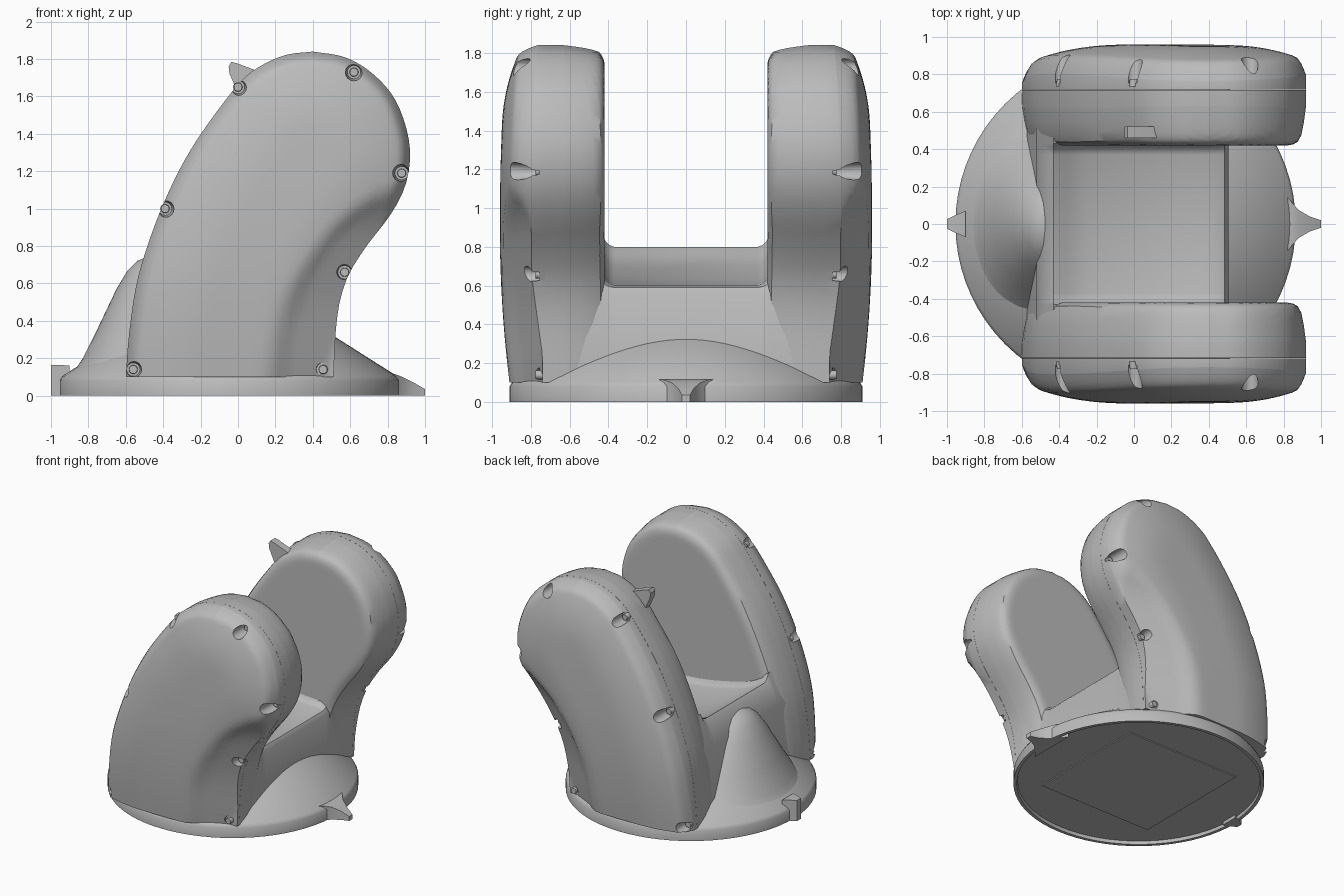
import bpy, bmesh, math
from mathutils import Vector

cube = bpy.data.objects.get("Cube")
if cube:
    bpy.data.objects.remove(cube, do_unlink=True)

grey = bpy.data.materials.new("plain_grey")
grey.use_nodes = True
grey.diffuse_color = (0.5, 0.5, 0.5, 1)
grey.node_tree.nodes["Principled BSDF"].inputs["Base Color"].default_value = (0.5, 0.5, 0.5, 1)


def select_only(ob):
    bpy.ops.object.select_all(action='DESELECT')
    ob.select_set(True)
    bpy.context.view_layer.objects.active = ob


def smooth(ob, angle=35):
    select_only(ob)
    bpy.ops.object.shade_smooth_by_angle(angle=math.radians(angle))


def finish(name, bm):
    bmesh.ops.recalc_face_normals(bm, faces=bm.faces)
    mesh = bpy.data.meshes.new(name)
    bm.to_mesh(mesh)
    bm.free()
    mesh.materials.append(grey)
    ob = bpy.data.objects.new(name, mesh)
    bpy.context.collection.objects.link(ob)
    smooth(ob)
    return ob


def add_loft(bm, rings):
    rows = [[bm.verts.new(p) for p in ring] for ring in rings]
    n = len(rows[0])
    for a, b in zip(rows, rows[1:]):
        for k in range(n):
            bm.faces.new((a[k], a[(k + 1) % n], b[(k + 1) % n], b[k]))
    bm.faces.new(rows[0])
    bm.faces.new(rows[-1])


def loft(name, rings):
    bm = bmesh.new()
    add_loft(bm, rings)
    return finish(name, bm)


def disc(cx, r, z, sy=1, n=72):
    angles = [math.tau * k / n for k in range(n)]
    return [(cx + r * math.cos(a), sy * r * math.sin(a), z) for a in angles]


def peg(bm, x, z, r0, r1, y0, y1, n=16):
    angles = [math.tau * k / n for k in range(n)]
    add_loft(bm, [[(x + r * math.cos(a), y, z + r * math.sin(a)) for a in angles]
                  for r, y in ((r0, y0), (r1, y1))])


def spline(pts, steps=10):
    p = [Vector(q) for q in pts]
    p = [2 * p[0] - p[1]] + p + [2 * p[-1] - p[-2]]
    out = []
    for a, b, c, d in zip(p, p[1:], p[2:], p[3:]):
        for k in range(steps):
            t = k / steps
            out.append(0.5 * (2 * b + (c - a) * t + (2 * a - 5 * b + 4 * c - d) * t * t
                              + (3 * b - a - 3 * c + d) * t ** 3))
    return out + [p[-2]]


def at_length(path, u):
    lengths = [(b - a).length for a, b in zip(path, path[1:])]
    goal = u * sum(lengths)
    for a, b, step in zip(path, path[1:], lengths):
        if goal <= step:
            return a.lerp(b, goal / step)
        goal -= step
    return path[-1]


# Arm outline: rear edge and front edge, both from the foot up to the crown
APEX = (0.4, 1.84)
rear = spline([(-.6, .1), (-.58, .35), (-.53, .65), (-.41, 1), (-.25, 1.32), (-.02, 1.64),
               (.1, 1.75), (.25, 1.82), APEX])
fore = spline([(.51, .1), (.53, .42), (.58, .62), (.68, .79), (.81, .96), (.89, 1.11),
               (.92, 1.27), (.9, 1.43), (.83, 1.6), (.71, 1.73), (.57, 1.81), APEX])
OUTLINE = rear + fore[::-1]


def edge_distance(p):
    best = 9
    for a, b in zip(OUTLINE, OUTLINE[1:]):
        d = b - a
        t = max(0, min(1, (p - a).dot(d) / max(d.length_squared, 1e-9)))
        best = min(best, (a + d * t - p).length)
    return best


# Crease where the cover falls away towards the concave edge
crease = spline([(.12, .1), (.2, .5), (.4, .85), (.6, 1.03), (.76, 1.12), (.93, 1.2)])


def crease_x(z):
    for a, b in zip(crease, crease[1:]):
        if z <= b.y:
            return a.x + (b.x - a.x) * (z - a.y) / (b.y - a.y)
    return 9


def rim(d, width, depth):
    return depth * max(0, 1 - d / width) ** 2


def inner_face(p, d):
    return 0.42 + rim(d, 0.1, 0.06) + rim(d, 0.04, 0.15)


def outer_face(p, d):
    w = max(0, p.x - crease_x(p.y))
    scoop = 0.5 * w * min(1, w / 0.12)
    bulge = 0.96 - (0.05 if p.y < 0.9 else 0.025) * ((p.y - 0.9) / 0.8) ** 2
    crown = rim(d, 0.4, 0.08) + rim(d, 0.06, 0.08)
    return max(0.74, bulge - max(scoop, crown))


# Slab with the arm outline, between two depth functions
ROWS, COLS = 40, 32
grid = []
for i in range(ROWS + 1):
    u = 1 - (1 - i / ROWS) ** 1.5
    a, b = at_length(rear, u), at_length(fore, u)
    row = [a.lerp(b, 0.5 - 0.5 * math.cos(math.pi * k / COLS)) for k in range(COLS + 1)]
    grid.append([(p, edge_distance(p)) for p in row])


def arm_slab(name, side, near, far):
    bm = bmesh.new()
    loops = []
    for depth in (near, far):
        rows = [[bm.verts.new((p.x, side * depth(p, d), p.y)) for p, d in row]
                for row in grid[:-1]]
        tip, d = grid[-1][0]
        rows.append([bm.verts.new((tip.x, side * depth(tip, d), tip.y))] * (COLS + 1))
        for a, b in zip(rows, rows[1:]):
            for k in range(COLS):
                bm.faces.new(list(dict.fromkeys((a[k], a[k + 1], b[k + 1], b[k]))))
        loops.append(rows[0] + [r[-1] for r in rows[1:]] + [r[0] for r in rows[-2:0:-1]])
    a, b = loops
    for k in range(len(a)):
        j = (k + 1) % len(a)
        bm.faces.new((a[k], a[j], b[j], b[k]))
    return finish(name, bm)


SCREWS = [(0, 1.65), (.62, 1.73), (.875, 1.19), (.57, .66), (.455, .14), (-.56, .14), (-.39, 1)]

for label, side in (("front", -1), ("back", 1)):
    arm_slab(label + "_arm", side, inner_face, lambda p, d: 0.717)
    cover = arm_slab(label + "_cover", side, lambda p, d: 0.718, outer_face)

    # Screw pockets cut into the cover rim
    bm = bmesh.new()
    for x, z in SCREWS:
        peg(bm, x, z, 0.036, 0.06, side * 0.755, side * 1.05)
    cutter = finish("pocket_cutter", bm)
    cutter.hide_render = True
    cut = cover.modifiers.new("pockets", 'BOOLEAN')
    cut.operation = 'DIFFERENCE'
    cut.solver = 'EXACT'
    cut.object = cutter
    select_only(cover)
    bpy.ops.object.modifier_apply(modifier=cut.name)
    bpy.data.objects.remove(cutter, do_unlink=True)
    smooth(cover)

    # Screw heads
    bm = bmesh.new()
    for x, z in SCREWS:
        peg(bm, x, z, 0.026, 0.022, side * 0.735, side * 0.775)
    finish(label + "_screws", bm)

# Small lug on the back arm
lug = [(-.05, 1.76), (-.035, 1.785), (0, 1.775), (.12, 1.73), (.12, 1.6), (0, 1.62), (-.045, 1.72)]
loft("lug", [[(x, y, z) for x, z in lug] for y in (.46, .52)])

# Saddle block between the arms, filleted where it meets them
saddle = spline([(-.43, .8), (-.25, .71), (.1, .63), (.45, .6)], 5)
fillet = [(.37, 0), (.395, .01), (.415, .03), (.43, .06), (.7, .06)]
rings = []
for y, lift in [(-y, lift) for y, lift in fillet[::-1]] + fillet:
    top = [(p.x, y, p.y + lift) for p in saddle]
    rings.append([(-.59, y, .08), (-.52, y, .62), (-.47, y, .76)] + top
                 + [(.485, y, .59 + lift / 2), (.505, y, .56), (.505, y, .08)])
loft("saddle", rings)

# Round base with a conical top and a recessed underside
CX = -0.045
loft("base", [disc(CX, r, z) for r, z in (
    (.5, .025), (.88, .025), (.885, 0), (.91, 0), (.91, .08), (.895, .105), (.35, .45))])
loft("underside_plate", [[(CX + x * .5, y * .5, z) for x, y in ((-1, -1), (1, -1), (1, 1), (-1, 1))]
                         for z in (.017, .03)])

# Hump behind the saddle
loft("hump", [disc(-.45, r, z, 1.32) for r, z in (
    (.46, .1), (.41, .155), (.38, .2), (.3, .36), (.2, .57), (.14, .67), (.09, .72), (.03, .745))])


# Pointer and notch tab on the base rim
def rim_tab(name, sections):
    loft(name, [[(x, -w, 0), (x, w, 0), (x, w, h), (x, -w, h)] for x, w, h in sections])


rim_tab("pointer", [(.78, .19, .12), (.84, .12, .115), (.88, .075, .1), (.94, .04, .07), (1, .02, .035)])
rim_tab("rear_tab", [(-.9, .07, .16), (-.95, .05, .165), (-1, .025, .165)])
